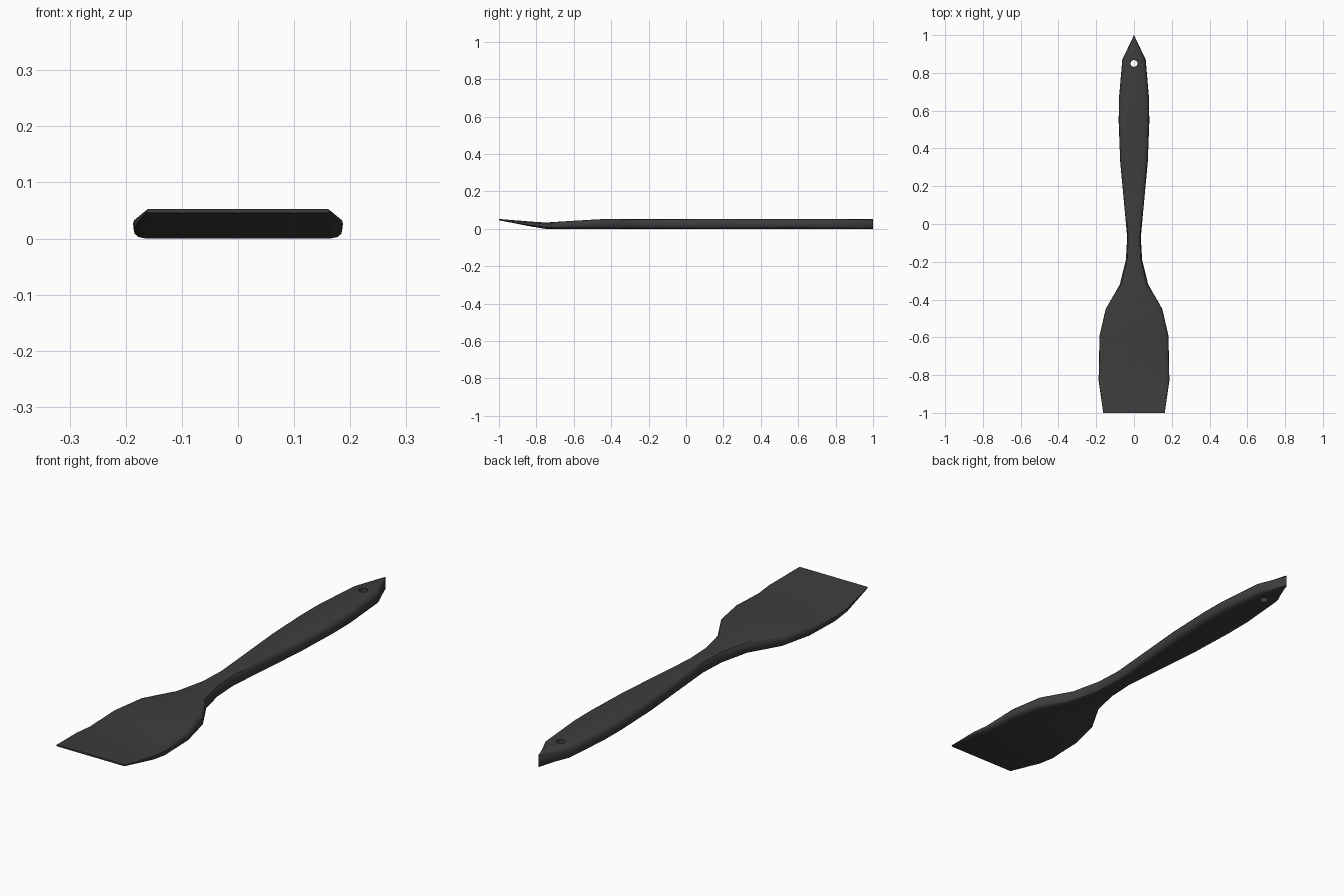
import bpy, bmesh, math

if "Cube" in bpy.data.objects:
    bpy.data.objects.remove(bpy.data.objects["Cube"])

# Silicone colour
mat = bpy.data.materials.new("charcoal_black")
mat.diffuse_color = (0.047, 0.047, 0.047, 1)
mat.use_nodes = True
mat.node_tree.nodes["Principled BSDF"].inputs["Base Color"].default_value = mat.diffuse_color

# Stations along the length: y, half width, bottom z, top z
STATIONS = [
    (1.00, 0.000, 0.000, 0.053),
    (0.87, 0.062, 0.000, 0.053),
    (0.66, 0.080, 0.000, 0.053),
    (0.54, 0.081, 0.000, 0.053),
    (0.33, 0.073, 0.000, 0.053),
    (-0.07, 0.036, 0.000, 0.053),
    (-0.19, 0.043, 0.000, 0.053),
    (-0.32, 0.075, 0.000, 0.053),
    (-0.45, 0.150, 0.000, 0.052),
    (-0.59, 0.182, 0.000, 0.044),
    (-0.75, 0.186, 0.000, 0.034),
    (-0.83, 0.187, 0.013, 0.039),
    (-1.00, 0.163, 0.046, 0.053),
]
# Rounded side profile: inset fraction, height fraction
SIDE = [(1, 0), (0.4, 0.08), (0.08, 0.25), (0, 0.5),
        (0.08, 0.75), (0.4, 0.92), (1, 1)]

# Spatula body: lofted rounded sections
bm = bmesh.new()
rings = []
for y, w, z0, z1 in STATIONS:
    b = min(0.4 * w, 0.022) * min(1, (z1 - z0) / 0.03)
    half = [(w - b * i, z0 + (z1 - z0) * h) for i, h in SIDE]
    pts = half + [(-x, z) for x, z in reversed(half)]
    rings.append([bm.verts.new((x, y, z)) for x, z in pts])
n = len(rings[0])
for r, s in zip(rings, rings[1:]):
    for i in range(n):
        j = (i + 1) % n
        bm.faces.new((r[i], r[j], s[j], s[i]))
bm.faces.new(rings[-1])
bmesh.ops.remove_doubles(bm, verts=bm.verts[:], dist=1e-5)
bmesh.ops.recalc_face_normals(bm, faces=bm.faces[:])
mesh = bpy.data.meshes.new("spatula")
bm.to_mesh(mesh)
bm.free()
mesh.materials.append(mat)
spatula = bpy.data.objects.new("spatula", mesh)
bpy.context.collection.objects.link(spatula)

# Hanging hole through the handle
bpy.ops.mesh.primitive_cylinder_add(vertices=20, radius=0.018, depth=0.3,
                                    location=(0, 0.85, 0.02))
cutter = bpy.context.object
cutter.name = "hole_cutter"
cutter.hide_render = True
cutter.data.materials.append(mat)
cut = spatula.modifiers.new("hanging_hole", "BOOLEAN")
cut.operation = "DIFFERENCE"
cut.solver = "EXACT"
cut.object = cutter

bpy.ops.object.select_all(action="DESELECT")
spatula.select_set(True)
bpy.context.view_layer.objects.active = spatula
bpy.ops.object.modifier_apply(modifier=cut.name)
bpy.data.objects.remove(cutter)
bpy.ops.object.shade_smooth_by_angle(angle=math.radians(35))
